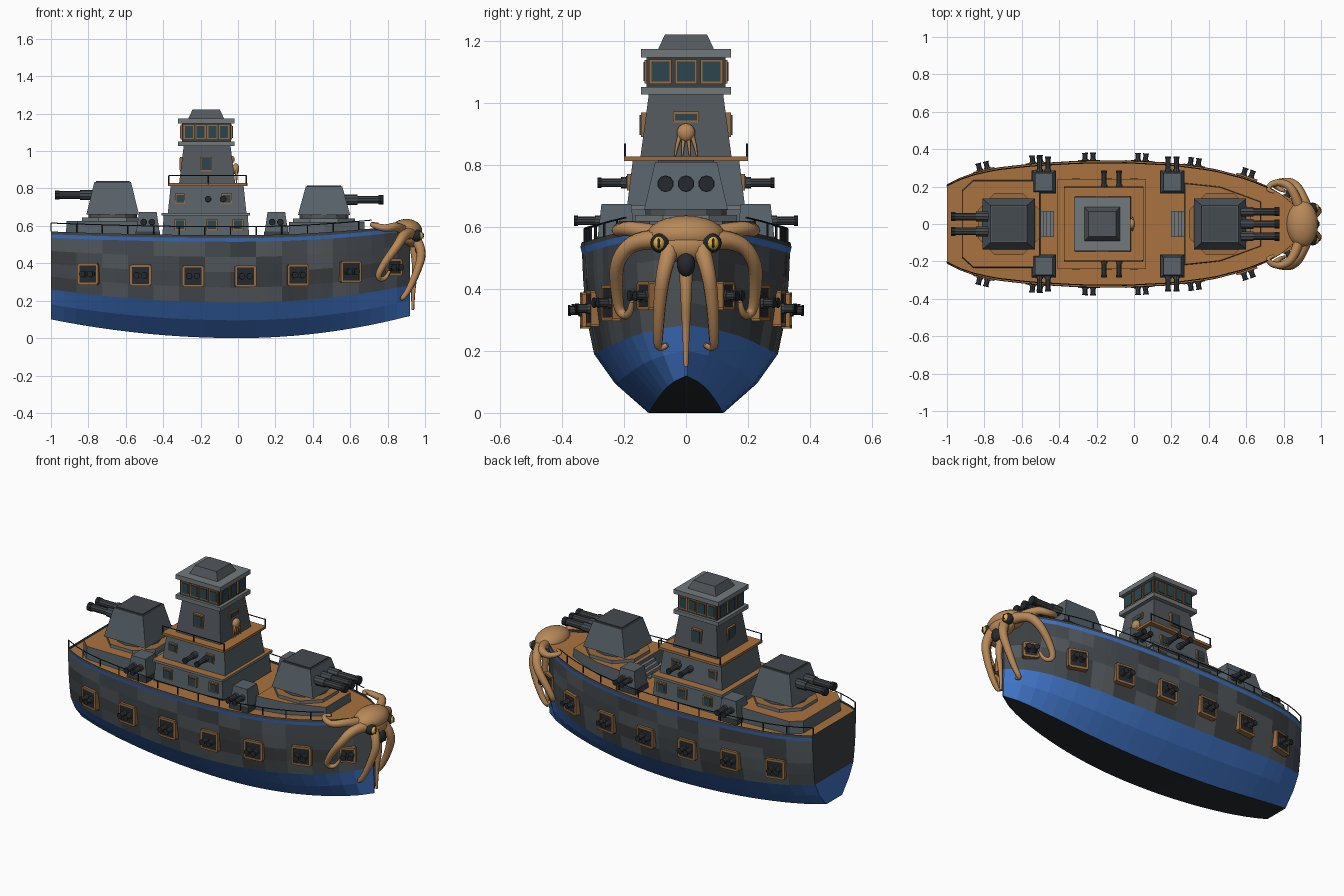
import bpy, bmesh, math, random
from mathutils import Vector, Matrix

if "Cube" in bpy.data.objects:
    bpy.data.objects.remove(bpy.data.objects["Cube"])
random.seed(4)

COL = dict(g1=(.06, .07, .08), g2=(.085, .097, .108), g3=(.045, .05, .055), dark=(.018, .022, .027),
           steel=(.10, .125, .145), light=(.17, .19, .2), blue=(.05, .17, .55), wood=(.40, .17, .05),
           copper=(.33, .15, .05), glass=(.025, .06, .08), tan=(.48, .25, .10), gold=(.8, .45, .05))
MATS = {}
for k, c in COL.items():
    MATS[k] = bpy.data.materials.new(k)
    MATS[k].diffuse_color = (*c, 1)
KEYS = list(COL)


class Part:
    """Collects primitives into one named mesh object."""
    def __init__(s, name):
        s.name, s.bm, s.T = name, bmesh.new(), Matrix()

    def face(s, pts, m):
        f = s.bm.faces.new([s.bm.verts.new(s.T @ Vector(p)) for p in pts])
        f.material_index = KEYS.index(m)

    def prism(s, pts, z0, z1, m, top=None, k=1.0):
        n = len(pts)
        c = Vector((sum(p[0] for p in pts) / n, sum(p[1] for p in pts) / n))
        up = [c + (Vector(p) - c) * k for p in pts]
        lo, hi = [(*p, z0) for p in pts], [(*p, z1) for p in up]
        s.face(lo[::-1], m)
        s.face(hi, top or m)
        for i in range(n):
            j = (i + 1) % n
            s.face([lo[i], lo[j], hi[j], hi[i]], m)

    def block(s, x0, x1, hy0, z0, z1, m, inx=0, iny=0, top=None, cy=0):
        a = [(x0, cy - hy0, z0), (x1, cy - hy0, z0), (x1, cy + hy0, z0), (x0, cy + hy0, z0)]
        x0, x1, h = x0 + inx, x1 - inx, hy0 - iny
        b = [(x0, cy - h, z1), (x1, cy - h, z1), (x1, cy + h, z1), (x0, cy + h, z1)]
        s.face(a[::-1], m)
        s.face(b, top or m)
        for i in range(4):
            j = (i + 1) % 4
            s.face([a[i], a[j], b[j], b[i]], m)

    def cyl(s, p, q, r, m, n=10, r2=None):
        p, q = Vector(p), Vector(q)
        R = (q - p).to_track_quat('Z', 'Y').to_matrix().to_4x4()
        g = bmesh.ops.create_cone(s.bm, cap_ends=True, segments=n, radius1=r, radius2=r2 or r, depth=(q - p).length,
                                  matrix=s.T @ Matrix.Translation((p + q) / 2) @ R)
        for f in {f for v in g['verts'] for f in v.link_faces}:
            f.material_index = KEYS.index(m)

    def ball(s, c, r, m, seg=16):
        g = bmesh.ops.create_uvsphere(s.bm, u_segments=seg, v_segments=seg // 2 + 2, radius=1,
                                      matrix=Matrix.Translation(c) @ Matrix.Diagonal((*r, 1)))
        for f in {f for v in g['verts'] for f in v.link_faces}:
            f.material_index, f.smooth = KEYS.index(m), True

    def gun(s, p, q, r):
        p, q = Vector(p), Vector(q)
        s.cyl(p, q, r, 'g3')
        s.cyl(p, p.lerp(q, .4), r * 1.3, 'g1')
        s.cyl(p.lerp(q, .9), q + (q - p) * .01, r * 1.2, 'dark')

    def window(s, c, w, h, axis, t=.012):
        for grow, th, m in ((.007, t, 'copper'), (0, t + .004, 'glass')):
            a, b = w / 2 + grow, h / 2 + grow
            hx, hy = (th, a) if axis == 'x' else (a, th)
            s.block(c[0] - hx, c[0] + hx, hy, c[2] - b, c[2] + b, m, cy=c[1])

    def done(s):
        bmesh.ops.remove_doubles(s.bm, verts=s.bm.verts, dist=1e-5)
        me = bpy.data.meshes.new(s.name)
        s.bm.to_mesh(me)
        for m in MATS.values():
            me.materials.append(m)
        o = bpy.data.objects.new(s.name, me)
        bpy.context.collection.objects.link(o)


# Hull lines: half breadth, deck, keel and waterline along x
PLAN = [(-1, .21), (-.9, .26), (-.75, .297), (-.55, .32), (-.3, .335), (-.05, .338), (.2, .325),
        (.42, .295), (.6, .248), (.74, .19), (.84, .122), (.92, .008)]
def wid(x):
    for (a, u), (b, v) in zip(PLAN, PLAN[1:]):
        if x <= b:
            return u + (v - u) * (x - a) / (b - a)
    return PLAN[-1][1]
def deck(x): return .55 + (.02 if x < 0 else .07) * x * x
def section(x):
    k, w, d = (.1 if x < 0 else .14) * x * x, .19 + (.07 if x < 0 else .11) * x * x, deck(x)
    zs = [k, (k + w) / 2, w] + [w + (d - .035 - w) * i / 4 for i in (1, 2, 3, 4)] + [d - .015, d]
    return [(wid(x) * f, z) for f, z in zip((.36, .68, .88, .93, .965, .985, .995, 1.01, 1), zs)]

N = 28
XS = [-1 + 1.92 * i / N for i in range(N + 1)]
SEC = [section(x) for x in XS]
hull = Part('hull')
for sgn in (1, -1):
    for r in range(8):
        for i in range(N):
            if i % 2 == 0:
                tone = random.choice(['g1', 'g2', 'g3'])
            m = 'blue' if r < 2 or r == 6 else 'g3' if r == 7 else tone
            q = [(XS[a], sgn * SEC[a][b][0], SEC[a][b][1]) for a, b in ((i, r), (i, r + 1), (i + 1, r + 1), (i + 1, r))]
            hull.face(q[::sgn], m)
for i in range(N):  # flat keel and planked deck
    (a, za), (b, zb) = SEC[i][0], SEC[i + 1][0]
    hull.face([(XS[i], a, za), (XS[i + 1], b, zb), (XS[i + 1], -b, zb), (XS[i], -a, za)], 'dark')
    (a, za), (b, zb) = SEC[i][7], SEC[i + 1][7]
    hull.face([(XS[i], -a, za), (XS[i + 1], -b, zb), (XS[i + 1], b, zb), (XS[i], a, za)], 'wood')
for S, x in ((SEC[0], -1), (SEC[-1], .92)):  # transom and stem
    for r in range(8):
        (a, za), (b, zb) = S[r], S[r + 1]
        q = [(x, -a, za), (x, a, za), (x, b, zb), (x, -b, zb)]
        hull.face(q[::-1] if x < 0 else q, 'blue' if r < 2 else 'g3')
hull.done()

# Deck edge railing
rail = Part('deck_railing')
for sgn in (1, -1):
    pts = [Vector((x, sgn * wid(x) * .97, deck(x))) for x in XS[:-3]]
    up = Vector((0, 0, .045))
    for i, p in enumerate(pts):
        if i % 2 == 0:
            rail.cyl(p, p + up, .004, 'dark', 5)
        if i:
            rail.cyl(pts[i - 1] + up, p + up, .003, 'dark', 5)
rail.done()

# Broadside gun ports
ports = Part('gun_ports')
for x in (-.80, -.52, -.24, .04, .32, .60, .83):
    for sgn in (1, -1):
        z = deck(x) - .22
        slope = (wid(x + .04) - wid(x - .04)) / .08
        ang = math.atan(slope) * (.6 if x > .7 else 1)
        y = wid(x) * .97
        R = Matrix.Translation((x, sgn * y, z)) @ Matrix.Rotation(sgn * ang, 4, 'Z') @ Matrix.Diagonal((1, sgn, 1, 1))
        ports.T = R
        s = .04 if x > .7 else .052
        ports.block(-s, s, .012, -s, s, 'dark')
        for e in (-1, 1):
            ports.block(-s, s, .016, e * s - .006, e * s + .006, 'copper')
            ports.block(e * s - .006, e * s + .006, .016, -s, s, 'copper')
            ports.gun((e * .021, 0, 0), (e * .021, .055, 0), .014)
ports.done()

# Raised turret platforms
plat = Part('turret_platforms')
plat.prism([(-.92, -.18), (-.86, -.235), (-.5, -.235), (-.5, .235), (-.86, .235), (-.92, .18)], .54, .625, 'steel', 'wood', .98)
plat.prism([(.27, -.22), (.46, -.2), (.68, -.12), (.68, .12), (.46, .2), (.27, .22)], .54, .62, 'steel', 'wood', .98)
for x0, d, zt in ((-.5, 1, .625), (.27, -1, .62)):  # stairs
    for i in range(4):
        a, b = x0 + d * i * .018, x0 + d * (i + 1) * .018
        plat.block(min(a, b), max(a, b), .07, .54, zt - .018 * (i + 1), 'light')
plat.done()

# Main turrets
def turret(name, cx, z, d, ztop, ys, zb, tip):
    t = Part(name)
    o, c = .165, .075
    t.prism([(cx - o, -c), (cx - c, -o), (cx + c, -o), (cx + o, -c), (cx + o, c), (cx + c, o), (cx - c, o), (cx - o, c)],
            z, z + .022, 'light', 'copper')
    t.cyl((cx, 0, z), (cx, 0, z + .045), .13, 'g2', 12)
    t.block(cx - .14, cx + .14, .135, z + .04, ztop, 'steel', .042, .035, 'g2')
    t.block(cx - .09, cx + .09, .09, ztop, ztop + .006, 'g1')
    for y in ys:
        t.gun((cx + d * .09, y, zb), (tip, y, zb), .021)
    t.done()
turret('aft_turret', -.67, .622, -1, .835, (-.04, .04), .765, -.975)
turret('fore_turret', .46, .617, 1, .81, (-.066, 0, .066), .74, .775)

# Small side turrets
side = Part('side_turrets')
for cx in (-.482, .205):
    for sgn in (1, -1):
        side.block(cx - .065, cx + .065, .062, .54, .57, 'g3', cy=sgn * .225)
        side.block(cx - .062, cx + .062, .06, .57, .675, 'steel', .015, .012, cy=sgn * .225)
        for e in (-.022, .022):
            side.gun((cx + e, sgn * .25, .62), (cx + e, sgn * .36, .62), .014)
side.done()

# Superstructure: deckhouse tiers and bridge tower
tower = Part('bridge_tower')
tower.block(-.405, .06, .235, .54, .66, 'steel', .008, .01)
tower.block(-.41, .065, .24, .655, .67, 'light', top='wood')
tower.block(-.375, .045, .19, .67, .815, 'steel', .015, .018)
tower.block(-.375, .05, .2, .813, .828, 'copper', top='wood')
tower.block(-.315, -.015, .147, .828, 1.03, 'g2', .025, .027)
tower.block(-.32, -.018, .145, 1.028, 1.052, 'light')
tower.block(-.30, -.038, .128, 1.052, 1.15, 'g3')
tower.block(-.32, -.018, .145, 1.148, 1.175, 'light')
tower.block(-.265, -.075, .09, 1.175, 1.222, 'g2', .022, .022)
tower.done()

win = Part('windows')
for sgn in (1, -1):
    for i in range(4):
        win.window((-.263 + i * .063, sgn * .126, 1.102), .043, .062, 'y', .008)
    win.window((-.17, sgn * .134, .93), .05, .065, 'y')
    for x in (-.31, -.06):
        win.window((x, sgn * .178, .745), .04, .04, 'y')
    for x in (-.31, -.14, .0):
        win.window((x, sgn * .228, .605), .045, .045, 'y')
for i in (-1, 0, 1):
    for x in (-.30, -.038):
        win.window((x, i * .083, 1.102), .058, .065, 'x', .007)
win.window((-.032, 0, .955), .07, .022, 'x', .008)
win.window((-.298, 0, .93), .06, .065, 'x')
win.done()

mid = Part('deckhouse_guns')
for x in (-.16, -.08):
    for sgn in (1, -1):
        mid.gun((x, sgn * .16, .743), (x, sgn * .285, .743), .014)
mid.done()

# Balcony railing
bal = Part('balcony_railing')
c = [(-.37, -.197), (-.16, -.197), (.045, -.197), (.045, .0), (.045, .197), (-.16, .197), (-.37, .197), (-.37, 0)]
for a, b in zip(c, c[1:] + c[:1]):
    if a[1]:
        bal.cyl((*a, .82), (*a, .87), .004, 'dark', 5)
    if a[1] and b[1] and a[1] * b[1] > 0:
        bal.cyl((*a, .868), (*b, .868), .003, 'dark', 5)
bal.done()

# Octopus figurehead
head = Part('figurehead_head')
head.ball((.90, 0, .575), (.085, .125, .062), 'tan', 20)
head.ball((.93, 0, .54), (.055, .095, .055), 'tan')
head.ball((.965, 0, .48), (.028, .03, .04), 'dark', 10)
for s in (1, -1):
    head.ball((.955, s * .083, .548), (.032, .032, .032), 'dark', 12)
    head.ball((.972, s * .087, .548), (.02, .02, .022), 'gold', 10)
    head.ball((.988, s * .088, .548), (.006, .005, .017), 'dark', 8)
head.ball((-.012, 0, .905), (.02, .03, .03), 'tan', 10)
head.done()

def tentacle(name, pts, r0, r1):
    cu = bpy.data.curves.new(name, 'CURVE')
    cu.dimensions, cu.bevel_depth, cu.bevel_resolution, cu.use_fill_caps = '3D', 1, 2, True
    sp = cu.splines.new('NURBS')
    sp.points.add(len(pts) - 1)
    for i, p in enumerate(pts):
        sp.points[i].co = (*p, 1)
        sp.points[i].radius = r0 + (r1 - r0) * i / (len(pts) - 1)
    sp.order_u, sp.use_endpoint_u, sp.resolution_u = 3, True, 5
    cu.materials.append(MATS['tan'])
    o = bpy.data.objects.new(name, cu)
    bpy.context.collection.objects.link(o)
    bpy.ops.object.select_all(action='DESELECT')
    o.select_set(True)
    bpy.context.view_layer.objects.active = o
    bpy.ops.object.convert(target='MESH')

ARMS = dict(
    outer=([(.92, .09, .56), (.89, .17, .56), (.85, .225, .49), (.78, .225, .40), (.74, .215, .32), (.79, .18, .31), (.81, .175, .36)], .032, .008),
    front=([(.95, .05, .53), (.99, .07, .47), (.96, .085, .36), (.91, .09, .25), (.87, .09, .20), (.88, .06, .22)], .03, .008),
    deck=([(.88, .10, .58), (.85, .19, .60), (.79, .225, .585), (.73, .215, .60), (.71, .18, .61), (.75, .17, .61)], .028, .008))
for nm, (pts, a, b) in ARMS.items():
    for s, tag in ((1, 'left'), (-1, 'right')):
        tentacle(f'{nm}_tentacle_{tag}', [(x, s * y, z) for x, y, z in pts], a, b)
tentacle('centre_tentacle', [(.94, 0, .5), (.955, 0, .38), (.935, 0, .28), (.935, 0, .15)], .024, .007)
for y in (-.035, -.012, .012, .035):  # emblem arms on the tower
    tentacle('emblem_arm', [(-.01, y * .5, .9), (-.008, y * .9, .86), (-.008, y, .83)], .008, .003)

for m in bpy.data.materials:
    if m.users and not m.is_grease_pencil:
        m.use_nodes = True
        m.node_tree.nodes["Principled BSDF"].inputs["Base Color"].default_value = m.diffuse_color
